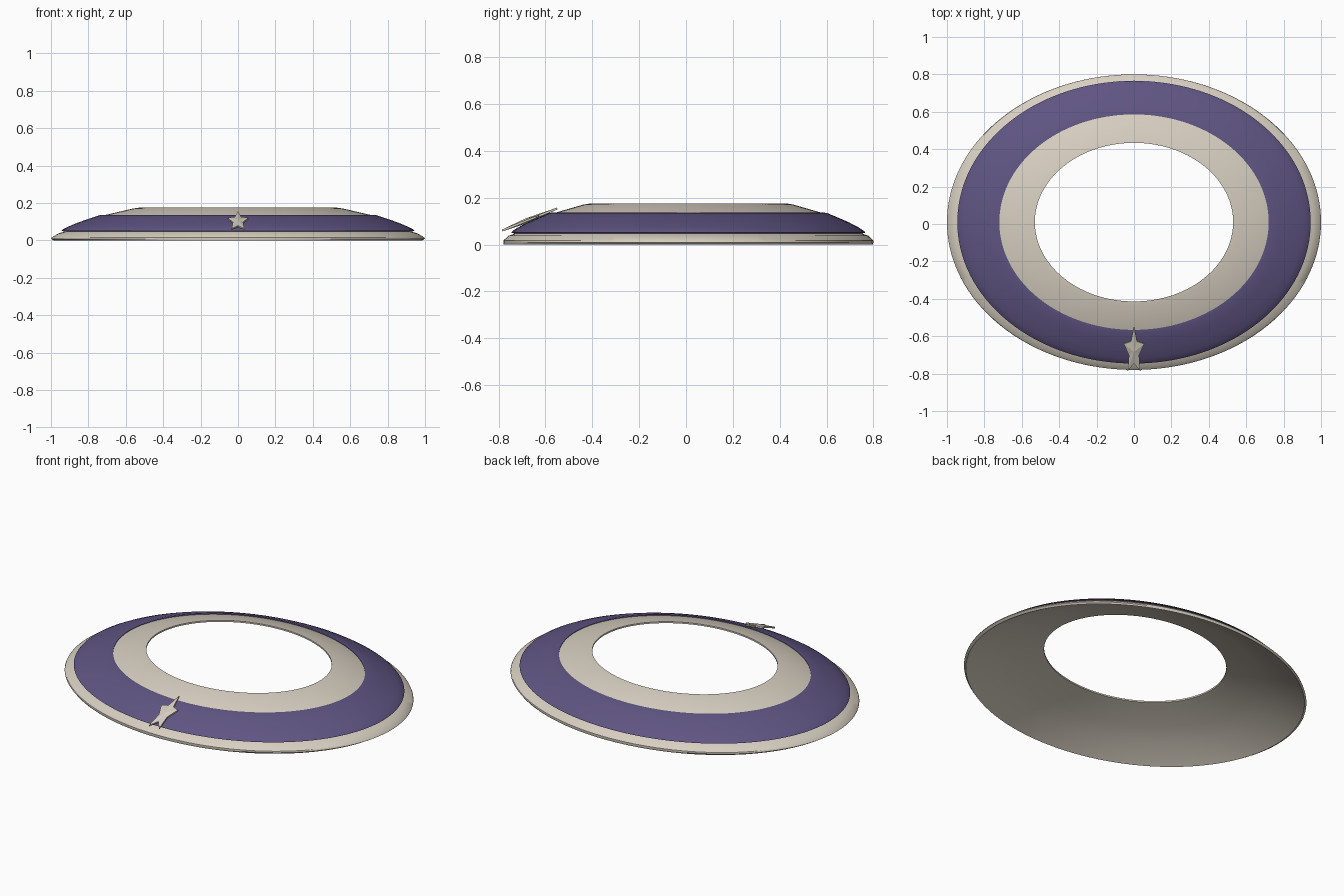
import bpy, math
from mathutils import Vector

if "Cube" in bpy.data.objects:
    bpy.data.objects.remove(bpy.data.objects["Cube"], do_unlink=True)

CENTRE_Y = 0.01      # the star overhangs the front, so the ring sits slightly back
ASPECT = 0.8         # oval depth / width
SEGMENTS = 144


def material(name, rgb):
    mat = bpy.data.materials.new(name)
    mat.use_nodes = True
    mat.diffuse_color = (*rgb, 1)
    bsdf = mat.node_tree.nodes["Principled BSDF"]
    bsdf.inputs["Base Color"].default_value = (*rgb, 1)
    bsdf.inputs["Roughness"].default_value = 0.7
    return mat


def add_object(name, verts, faces, mat, smooth_angle=None):
    mesh = bpy.data.meshes.new(name)
    mesh.from_pydata(verts, [], faces)
    mesh.materials.append(mat)
    obj = bpy.data.objects.new(name, mesh)
    bpy.context.collection.objects.link(obj)
    bpy.ops.object.select_all(action="DESELECT")
    obj.select_set(True)
    bpy.context.view_layer.objects.active = obj
    bpy.ops.object.mode_set(mode="EDIT")
    bpy.ops.mesh.select_all(action="SELECT")
    bpy.ops.mesh.normals_make_consistent(inside=False)
    bpy.ops.object.mode_set(mode="OBJECT")
    if smooth_angle:
        bpy.ops.object.shade_smooth_by_angle(angle=math.radians(smooth_angle))
    return obj


def oval_ring(name, profile, mat):
    """Sweep a closed (radius, height) profile around an oval."""
    n = len(profile)
    verts, faces = [], []
    for s in range(SEGMENTS):
        a = math.tau * s / SEGMENTS
        for r, z in profile:
            # the outermost lip is a touch rounder in depth
            ry = min(r * ASPECT, 0.79)
            verts.append((r * math.cos(a), CENTRE_Y + ry * math.sin(a), z))
        t = (s + 1) % SEGMENTS
        for i in range(n):
            j = (i + 1) % n
            faces.append((s * n + i, s * n + j, t * n + j, t * n + i))
    return add_object(name, verts, faces, mat, 30)


cream = material("warm cream", (0.68, 0.62, 0.53))
purple = material("deep purple", (0.115, 0.09, 0.225))

# Thin hollow shell: collar, hidden middle and outer rim
oval_ring("cream_shell", [
    (0.53, 0.175), (0.56, 0.171), (0.72, 0.134), (0.83, 0.09), (0.93, 0.046),
    (0.96, 0.038), (0.995, 0.017), (1.0, 0.009), (0.985, 0.0),
    (0.93, 0.03), (0.83, 0.075), (0.72, 0.118), (0.56, 0.158), (0.53, 0.166),
], cream)

# Domed band laid over the shell
oval_ring("purple_band", [
    (0.72, 0.137), (0.74, 0.135), (0.80, 0.115), (0.86, 0.094), (0.91, 0.073),
    (0.938, 0.058), (0.945, 0.051), (0.93, 0.048), (0.83, 0.092), (0.72, 0.131),
], purple)


# Stretched star badge lying along the front slope
def star_badge():
    normal = Vector((0, -0.37, 0.93))
    middle = Vector((0, -0.68, 0.102))
    verts, faces = [], []
    for side in (1, -1):
        for k in range(10):
            r = 0.052 if k % 2 == 0 else 0.026
            a = math.tau * k / 10
            dz = r * math.cos(a)
            p = middle + Vector((r * 1.1 * math.sin(a), dz * 2.5, dz))
            verts.append(p + normal * 0.004 * side)
        verts.append(middle + normal * 0.011 * side)
    for k in range(10):
        j = (k + 1) % 10
        faces += [(k, j, 10), (j + 11, k + 11, 21), (k, k + 11, j + 11, j)]
    add_object("star_badge", verts, faces, cream)


star_badge()
